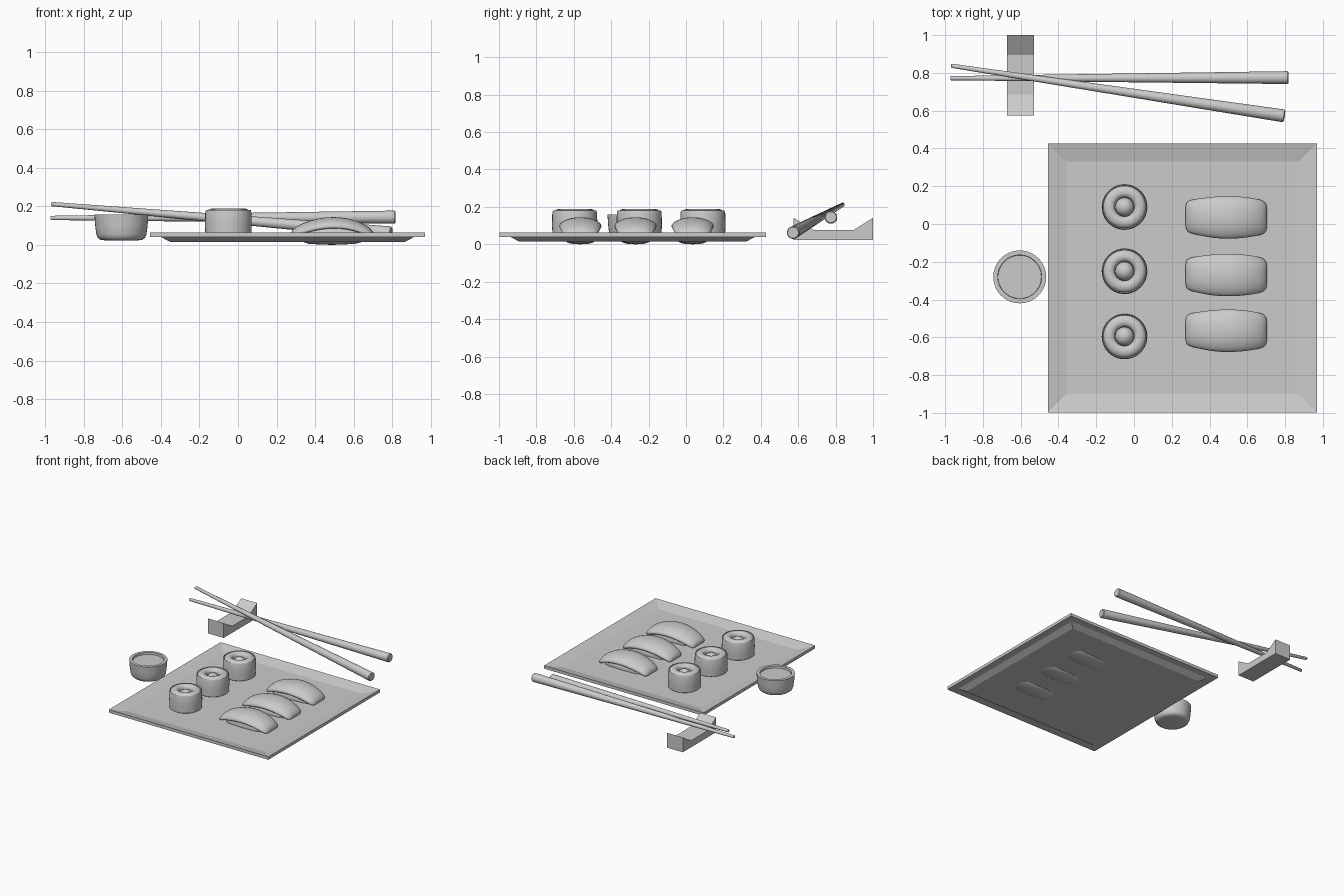
import bpy, bmesh
from math import sin, cos, pi, radians
from mathutils import Vector

if "Cube" in bpy.data.objects:
    bpy.data.objects.remove(bpy.data.objects["Cube"])


def loft(name, rings, loc=(0, 0, 0), smooth=True, closed=False):
    """Skin a stack of equal-length closed rings; cap the ends unless the stack loops."""
    bm = bmesh.new()
    vs = [[bm.verts.new(p) for p in ring] for ring in rings]
    n = len(vs[0])
    pairs = list(zip(vs, vs[1:])) + ([(vs[-1], vs[0])] if closed else [])
    for a, b in pairs:
        for i in range(n):
            j = (i + 1) % n
            bm.faces.new((a[i], a[j], b[j], b[i]))
    if not closed:
        bm.faces.new(vs[0])
        bm.faces.new(vs[-1])
    bmesh.ops.recalc_face_normals(bm, faces=bm.faces)
    mesh = bpy.data.meshes.new(name)
    bm.to_mesh(mesh)
    bm.free()
    ob = bpy.data.objects.new(name, mesh)
    ob.location = loc
    bpy.context.collection.objects.link(ob)
    if smooth:
        shade(ob)
    return ob


def shade(ob):
    bpy.ops.object.select_all(action='DESELECT')
    bpy.context.view_layer.objects.active = ob
    ob.select_set(True)
    bpy.ops.object.shade_smooth_by_angle(angle=radians(40))


def lathe(name, profile, loc, segs=40, closed=False):
    rings = [[(r * cos(2 * pi * i / segs), r * sin(2 * pi * i / segs), z)
              for i in range(segs)] for r, z in profile]
    return loft(name, rings, loc, closed=closed)


def square(h, z):
    return [(-h, -h, z), (h, -h, z), (h, h, z), (-h, h, z)]


def superellipse(n, a, b, power):
    out = []
    for i in range(n):
        c, s = cos(2 * pi * i / n), sin(2 * pi * i / n)
        out.append((a * abs(c) ** power * (1 if c > 0 else -1),
                    b * abs(s) ** power * (1 if s > 0 else -1)))
    return out


# Square plate with sloping rim and raised foot
loft("plate", [square(h, z) for h, z in
               [(0.61, 0.016), (0.655, 0.04), (0.7125, 0.04), (0.7125, 0.064), (0.615, 0.04)]],
     (0.257, -0.285, 0), smooth=False)

# Sauce cup and the sauce inside it
cup = (-0.605, -0.28, 0)
lathe("sauce_cup", [(0.09, 0.024), (0.11, 0.027), (0.123, 0.037), (0.13, 0.055), (0.136, 0.1),
                    (0.14, 0.158), (0.116, 0.158), (0.112, 0.1), (0.095, 0.055)], cup)
lathe("sauce", [(0.105, 0.08), (0.1145, 0.142)], cup)

# Rolls: seaweed band, rice body with a hollow, round filling
for k, y in enumerate((0.09, -0.25, -0.595)):
    at = (-0.05, y, 0)
    lathe(f"roll_rice_{k}", [(0.095, 0.035), (0.113, 0.05), (0.115, 0.1), (0.115, 0.16),
                             (0.11, 0.176), (0.098, 0.186), (0.08, 0.19), (0.064, 0.187),
                             (0.054, 0.178), (0.05, 0.162), (0.05, 0.13)], at)
    lathe(f"roll_seaweed_{k}", [(0.112, 0.04), (0.119, 0.045), (0.121, 0.1), (0.12, 0.165),
                                (0.116, 0.181), (0.112, 0.178), (0.114, 0.1)], at, closed=True)
    bpy.ops.mesh.primitive_uv_sphere_add(segments=24, ring_count=12, radius=0.05,
                                         location=(-0.05, y, 0.132))
    bpy.context.object.name = f"roll_filling_{k}"
    shade(bpy.context.object)

# Nigiri: arched fish slice (x, y offset, mid height, half width, half thickness) over rice
slice_sections = [(-0.215, 0.005, 0.05, 0.055, 0.008), (-0.209, 0.005, 0.055, 0.078, 0.018),
                  (-0.185, 0.004, 0.072, 0.09, 0.025), (-0.13, 0.002, 0.095, 0.1, 0.027),
                  (-0.06, 0, 0.114, 0.111, 0.027), (0.01, 0, 0.121, 0.114, 0.026),
                  (0.08, 0, 0.114, 0.111, 0.026), (0.14, 0, 0.096, 0.103, 0.026),
                  (0.19, 0, 0.072, 0.093, 0.025), (0.212, 0, 0.055, 0.078, 0.018),
                  (0.218, 0, 0.048, 0.055, 0.008)]
for k, y in enumerate((0.035, -0.27, -0.565)):
    rings = []
    for x, dy, mid, w, t in slice_sections:
        # edges droop slightly below the middle of the slice
        rings.append([(x, dy + a, mid + b - 0.022 * (a / 0.114) ** 2)
                      for a, b in superellipse(32, w, t, 0.75)])
    fish = loft(f"nigiri_fish_{k}", rings, (0.487, y, 0))
    sub = fish.modifiers.new("soften", 'SUBSURF')
    sub.levels = sub.render_levels = 1
    rice = [(-0.165, 0.035, 0.015), (-0.155, 0.065, 0.032), (-0.12, 0.082, 0.045),
            (0, 0.09, 0.05), (0.12, 0.084, 0.045), (0.165, 0.07, 0.032), (0.175, 0.035, 0.015)]
    loft(f"nigiri_rice_{k}", [[(x, a, b) for a, b in superellipse(24, w, h, 0.7)]
                              for x, w, h in rice], (0.487, y, 0.05))

# Chopstick rest: dipped profile extruded along x
rest = [(0.575, 0.022), (1.0, 0.022), (1.0, 0.142), (0.895, 0.076), (0.685, 0.076), (0.575, 0.142)]
loft("chopstick_rest", [[(x, y, z) for y, z in rest] for x in (-0.672, -0.53)], smooth=False)


# Tapered chopsticks
def chopstick(name, tip, butt, segs=20):
    tip, butt = Vector(tip), Vector(butt)
    d = (butt - tip).normalized()
    u = d.cross(Vector((0, 0, 1))).normalized()
    v = d.cross(u)
    stations = [(tip, 0.009), (tip + d * 0.003, 0.011), (butt - d * 0.006, 0.034), (butt, 0.029)]
    loft(name, [[p + r * (cos(2 * pi * i / segs) * u + sin(2 * pi * i / segs) * v)
                 for i in range(segs)] for p, r in stations])


chopstick("chopstick_straight", (-0.972, 0.772, 0.14), (0.818, 0.775, 0.144))
chopstick("chopstick_crossed", (-0.968, 0.838, 0.212), (0.796, 0.572, 0.062))
